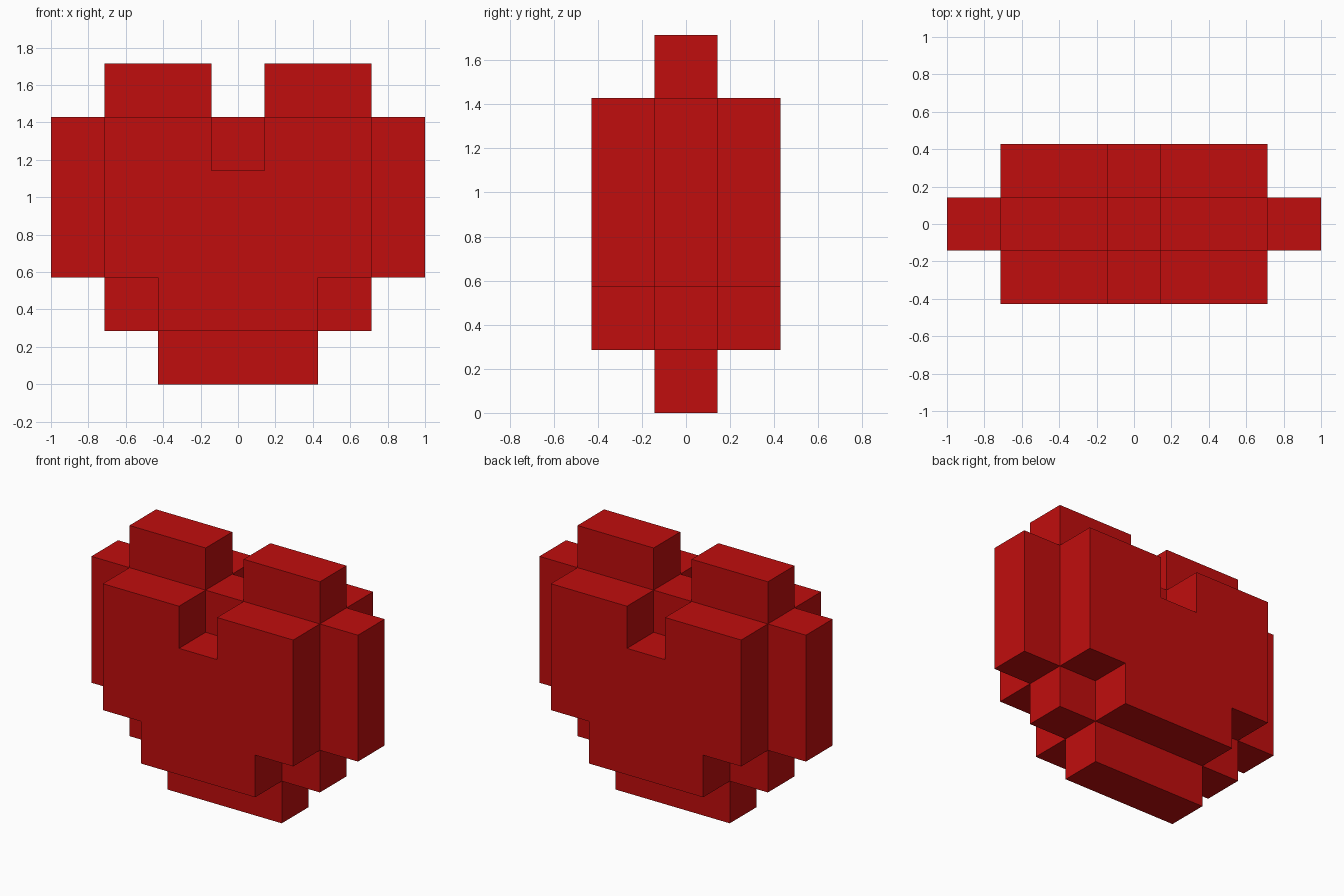
import bpy, bmesh
from mathutils import Vector

if "Cube" in bpy.data.objects:
    bpy.data.objects.remove(bpy.data.objects["Cube"], do_unlink=True)

U = 2 / 7  # block size

# Filled block columns on the +x half of each row, bottom row first
MIDDLE = [(0, 1), (0, 2), (0, 3), (0, 3), (0, 3), (1, 2)]
OUTER = [None, (0, 1), (0, 2), (0, 2), (1, 2), None]

red = bpy.data.materials.new("red")
red.use_nodes = True
color = (0.53, 0.004, 0.004, 1)
red.diffuse_color = color
bsdf = next(n for n in red.node_tree.nodes if n.type == 'BSDF_PRINCIPLED')
bsdf.inputs["Base Color"].default_value = color


def fill_layer(rows, y):
    """Block positions of one layer, mirrored across x = 0."""
    return {(side * x, y, z)
            for z, span in enumerate(rows) if span
            for x in range(span[0], span[1] + 1)
            for side in (-1, 1)}


def block_shell(name, cells, material):
    """Closed outer skin around a set of blocks."""
    bm = bmesh.new()
    axes = [Vector((1, 0, 0)), Vector((0, 1, 0)), Vector((0, 0, 1))]
    for cell in sorted(cells):
        center = Vector(cell) + Vector((0, 0, 0.5))
        for i in range(3):
            for sign in (-1, 1):
                n = axes[i] * sign
                if tuple(int(c) for c in Vector(cell) + n) in cells:
                    continue
                a, b = axes[(i + 1) % 3] * sign, axes[(i + 2) % 3]
                corners = [(-1, -1), (1, -1), (1, 1), (-1, 1)]
                bm.faces.new([bm.verts.new((center + (n + a * p + b * q) / 2) * U)
                              for p, q in corners])
    # Weld the blocks and merge flat regions into single faces
    bmesh.ops.remove_doubles(bm, verts=bm.verts, dist=0.001)
    bmesh.ops.dissolve_limit(bm, angle_limit=0.01, verts=bm.verts, edges=bm.edges)
    bmesh.ops.recalc_face_normals(bm, faces=bm.faces)
    mesh = bpy.data.meshes.new(name)
    bm.to_mesh(mesh)
    bm.free()
    mesh.materials.append(material)
    obj = bpy.data.objects.new(name, mesh)
    bpy.context.collection.objects.link(obj)
    return obj


# Wide middle layer with a smaller heart layer on the front and back
blocks = fill_layer(MIDDLE, 0) | fill_layer(OUTER, -1) | fill_layer(OUTER, 1)
block_shell("block_heart", blocks, red)
